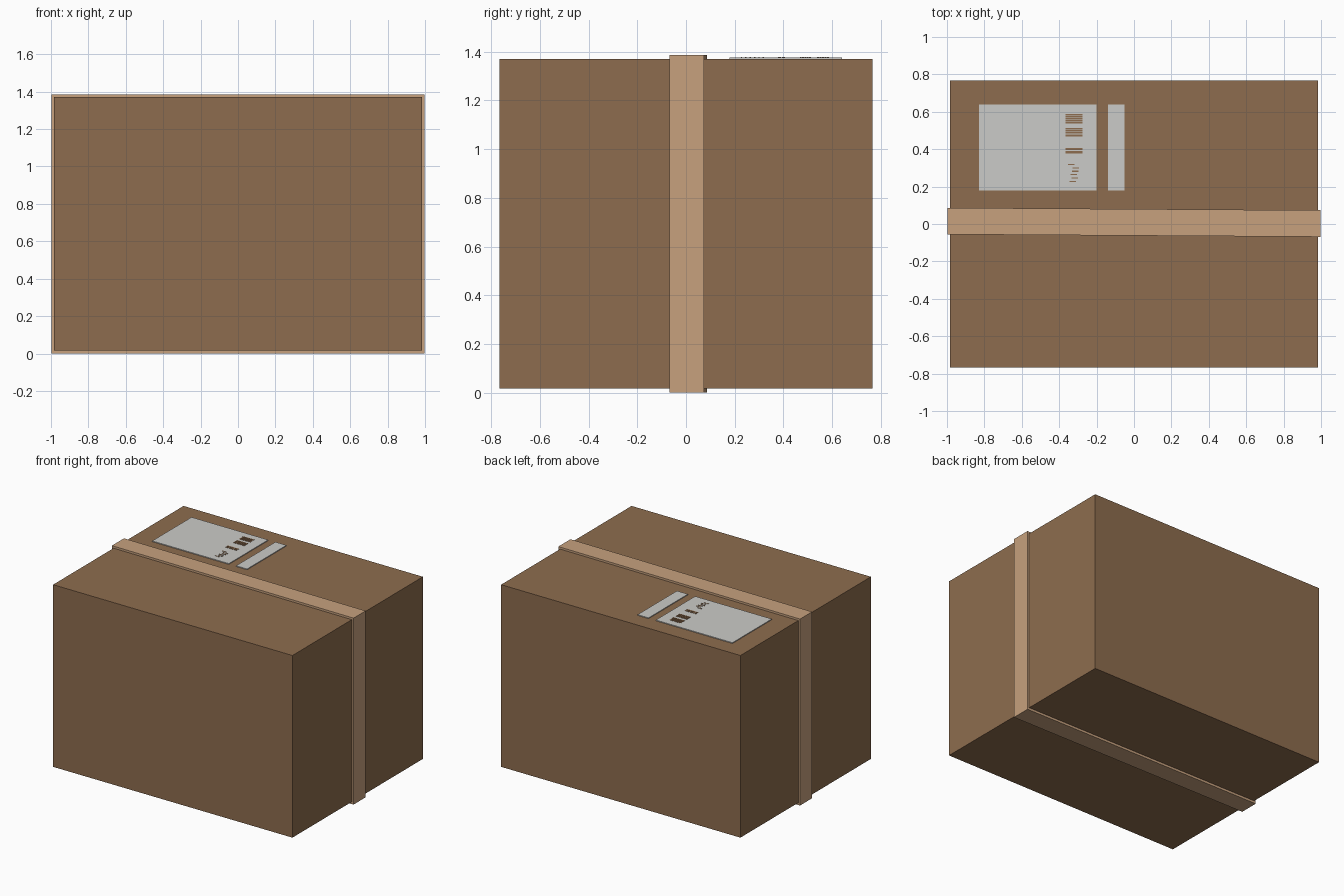
import bpy, bmesh
import random

if "Cube" in bpy.data.objects:
    bpy.data.objects.remove(bpy.data.objects["Cube"])


def material(name, color):
    m = bpy.data.materials.new(name)
    m.diffuse_color = (*color, 1.0)
    m.use_nodes = True
    m.node_tree.nodes["Principled BSDF"].inputs["Base Color"].default_value = m.diffuse_color
    return m


cardboard = material("cardboard brown", (0.270, 0.152, 0.077))
tape_tan = material("tape tan", (0.570, 0.358, 0.208))
paper = material("label paper", (0.600, 0.600, 0.580))


def finish(name, bm, mat):
    bmesh.ops.recalc_face_normals(bm, faces=bm.faces)
    me = bpy.data.meshes.new(name)
    bm.to_mesh(me)
    bm.free()
    me.materials.append(mat)
    ob = bpy.data.objects.new(name, me)
    bpy.context.collection.objects.link(ob)
    return ob


def add_block(bm, x0, x1, y0, y1, z0, z1):
    verts = bmesh.ops.create_cube(bm, size=1.0)["verts"]
    for v in verts:
        v.co.x = x1 if v.co.x > 0 else x0
        v.co.y = y1 if v.co.y > 0 else y0
        v.co.z = z1 if v.co.z > 0 else z0


def block(name, mat, *bounds):
    bm = bmesh.new()
    add_block(bm, *bounds)
    return finish(name, bm, mat)


BOX_TOP = 1.371

# Carton
block("carton", cardboard, -0.984, 0.984, -0.766, 0.766, 0.017, BOX_TOP)

# Packing tape: closed band around the carton, very slightly skewed
bm = bmesh.new()
outer = [(-0.998, 0.0), (0.998, 0.0), (0.998, 1.386), (-0.998, 1.386)]
inner = [(-0.98, 0.021), (0.98, 0.021), (0.98, 1.367), (-0.98, 1.367)]


def ring(points, edge):
    return [bm.verts.new((x, edge - 0.0065 * x, z)) for x, z in points]


loops = [ring(outer, -0.062), ring(outer, 0.080), ring(inner, 0.080), ring(inner, -0.062)]
for a, b in zip(loops, loops[1:] + loops[:1]):
    for i in range(4):
        j = (i + 1) % 4
        bm.faces.new((a[i], a[j], b[j], b[i]))
finish("packing_tape", bm, tape_tan)

# Shipping label and its side strip
LABEL_TOP = BOX_TOP + 0.006
block("shipping_label", paper, -0.83, -0.20, 0.178, 0.64, BOX_TOP - 0.002, LABEL_TOP)
block("label_strip", paper, -0.14, -0.05, 0.178, 0.64, BOX_TOP - 0.002, LABEL_TOP)

# Printed bars on the label: two bar groups, then a short block
bm = bmesh.new()
for y0, y1, count in ((0.538, 0.590, 5), (0.468, 0.516, 5), (0.378, 0.412, 2)):
    pitch = (y1 - y0) / count
    for i in range(count):
        y = y0 + i * pitch
        add_block(bm, -0.367, -0.276, y, y + pitch * 0.72, LABEL_TOP - 0.001, LABEL_TOP + 0.002)
# Small broken marks below the bars
random.seed(3)
for i in range(6):
    x = -0.355 + random.random() * 0.04
    y = 0.225 + i * 0.018
    add_block(bm, x, x + 0.035, y, y + 0.006, LABEL_TOP - 0.001, LABEL_TOP + 0.002)
finish("label_marks", bm, cardboard)
